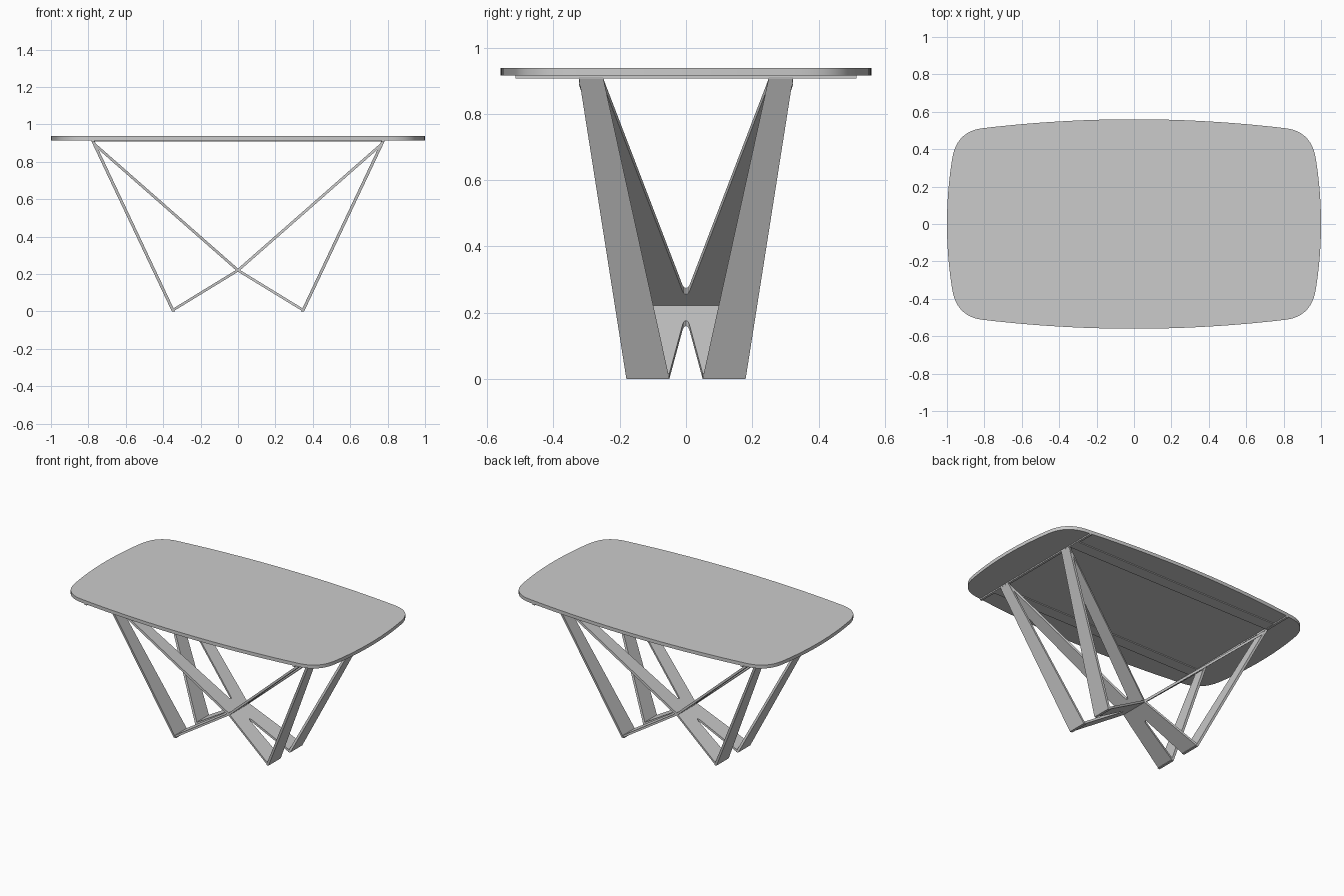
import bpy, bmesh, math
from mathutils import Vector

if "Cube" in bpy.data.objects:
    bpy.data.objects.remove(bpy.data.objects["Cube"])


def finish(name, bm, smooth=False):
    bmesh.ops.remove_doubles(bm, verts=bm.verts[:], dist=1e-5)
    bmesh.ops.recalc_face_normals(bm, faces=bm.faces[:])
    me = bpy.data.meshes.new(name)
    bm.to_mesh(me)
    bm.free()
    ob = bpy.data.objects.new(name, me)
    bpy.context.collection.objects.link(ob)
    if smooth:
        bpy.context.view_layer.objects.active = ob
        ob.select_set(True)
        bpy.ops.object.shade_smooth_by_angle(angle=math.radians(30))
        ob.select_set(False)
    return ob


def extrude(bm, pts, vec):
    """Closed outline of 3D points, thickened by +-vec/2."""
    vec = Vector(vec)
    f = bm.faces.new([bm.verts.new(Vector(p) - vec / 2) for p in pts])
    new = bmesh.ops.extrude_face_region(bm, geom=[f], use_keep_orig=True)["geom"]
    bmesh.ops.translate(bm, vec=vec, verts=[v for v in new if isinstance(v, bmesh.types.BMVert)])


def box(name, x0, x1, y0, y1, z0, z1):
    bm = bmesh.new()
    z = (z0 + z1) / 2
    extrude(bm, [(x0, y0, z), (x1, y0, z), (x1, y1, z), (x0, y1, z)], (0, 0, z1 - z0))
    return finish(name, bm)


def mirrored(half):
    """Mirror a half outline in y; points on the axis stay single."""
    return half + [(-y, z) for y, z in reversed(half) if y > 1e-6]


# Tabletop: bowed sides joined by soft corners
N = 12
quarter = [(0.81 * i / N, 0.56 - 0.048 * (i / N) ** 2) for i in range(N)]
p0, p1, p2 = Vector((0.81, 0.512)), Vector((0.949, 0.495)), Vector((0.972, 0.35))
for i in range(N + 1):
    t = i / N
    quarter.append(tuple(p0 * (1 - t) ** 2 + p1 * 2 * t * (1 - t) + p2 * t * t))
quarter += [(1 - 0.028 * (1 - i / N) ** 2, 0.35 * (1 - i / N)) for i in range(1, N + 1)]
half = quarter + [(x, -y) for x, y in reversed(quarter[:-1])]
outline = half + [(-x, y) for x, y in reversed(half[1:-1])]
bm = bmesh.new()
extrude(bm, [(x, y, 0.9265) for x, y in outline], (0, 0, 0.023))
finish("tabletop", bm, smooth=True)

# Thin support frame under the top
for s, side in ((-1, "left"), (1, "right")):
    box("crossbar_" + side, s * 0.775 - 0.008, s * 0.775 + 0.008, -0.515, 0.515, 0.907, 0.915)
for s, side in ((-1, "front"), (1, "back")):
    box("rail_" + side, -0.77, 0.77, s * 0.36 - 0.04, s * 0.36 + 0.04, 0.909, 0.915)

# V-shaped and notched panels given as (y, z) outlines
upper = mirrored([(0, 0.265), (0.006, 0.267), (0.011, 0.275), (0.25, 0.898),
                  (0.323, 0.898), (0.1, 0.22)])
lower = mirrored([(0, 0.168), (0.006, 0.165), (0.010, 0.157), (0.05, 0.009),
                  (0.18, 0.009), (0.1, 0.22)])

for s, side in ((-1, "left"), (1, "right")):
    # Outer straight legs
    for t, end in ((-1, "front"), (1, "back")):
        bm = bmesh.new()
        extrude(bm, [(s * 0.345, t * 0.05, 0), (s * 0.345, t * 0.18, 0),
                     (s * 0.775, t * 0.323, 0.909), (s * 0.775, t * 0.25, 0.909)], (0.017, 0, 0))
        finish(f"outer_leg_{end}_{side}", bm)
    # Inner crossing panels, bent at the centre
    bm = bmesh.new()
    extrude(bm, [(s * 0.772 * (z - 0.22) / 0.678 if z > 0.22 else 0, y, z) for y, z in upper],
            (0, 0, 0.019))
    finish("upper_panel_" + side, bm)
    bm = bmesh.new()
    extrude(bm, [(s * 0.345 * (0.22 - z) / 0.211, y, z) for y, z in lower], (0, 0, 0.016))
    finish("lower_panel_" + side, bm)
